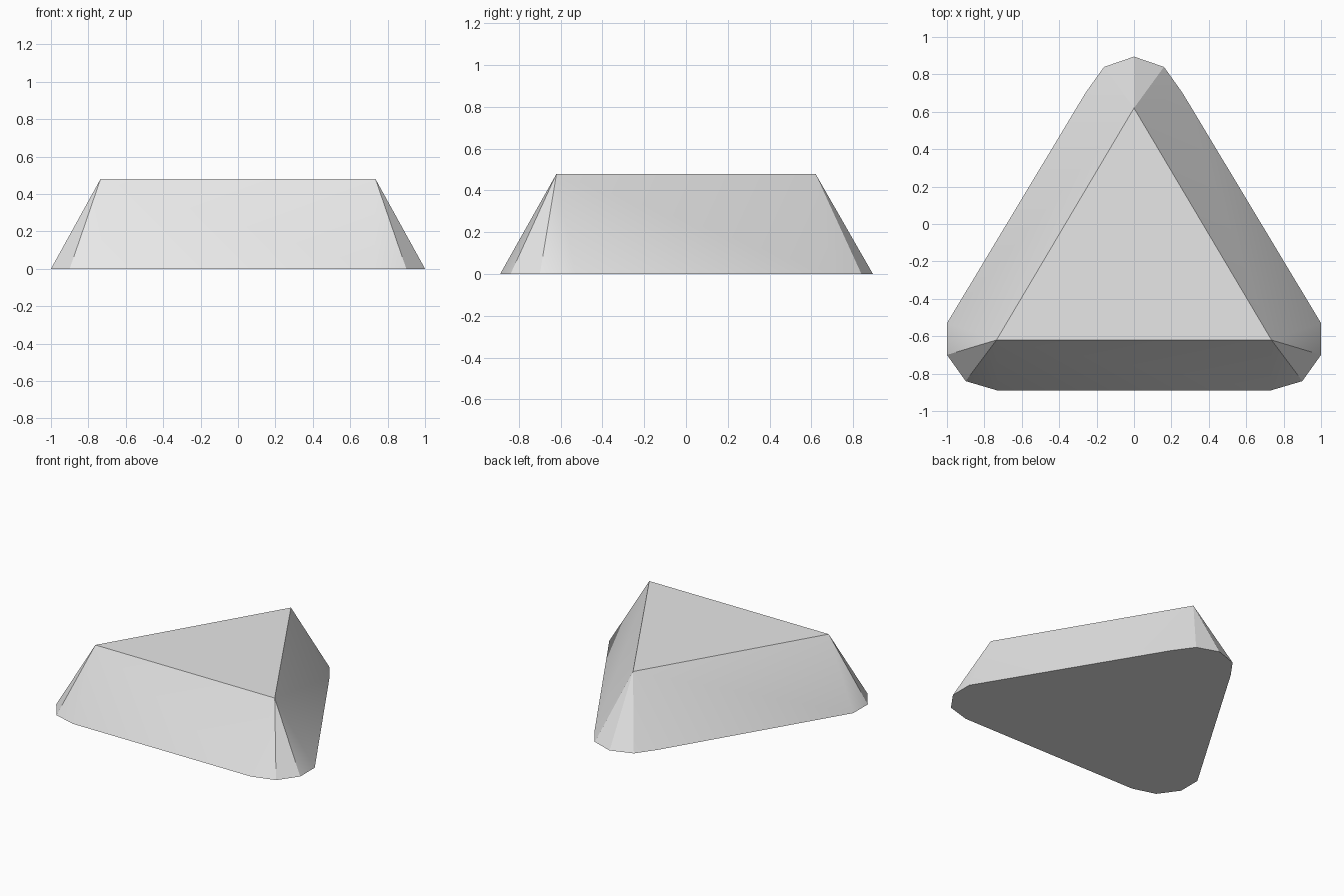
import bpy
import bmesh
import math

cube = bpy.data.objects.get("Cube")
if cube:
    bpy.data.objects.remove(cube, do_unlink=True)

HEIGHT = 0.48

# One flat grey for the whole block
grey = bpy.data.materials.new("light_grey")
grey.use_nodes = True
colour = (0.8, 0.8, 0.8, 1.0)
grey.diffuse_color = colour
grey.node_tree.nodes["Principled BSDF"].inputs["Base Color"].default_value = colour

# Base outline of each rounded corner, counter-clockwise, with its top point
right_fan = [(0.73, -0.89), (0.90, -0.84), (1.0, -0.70), (1.0, -0.53)]
back_fan = [(0.26, 0.70), (0.16, 0.84), (0, 0.895), (-0.16, 0.84), (-0.26, 0.70)]
left_fan = [(-x, y) for x, y in reversed(right_fan)]
corners = [((0.735, -0.62), right_fan),
           ((0, 0.62), back_fan),
           ((-0.735, -0.62), left_fan)]

bm = bmesh.new()
tops = [bm.verts.new((x, y, HEIGHT)) for (x, y), _ in corners]
fans = [[bm.verts.new((x, y, 0)) for x, y in fan] for _, fan in corners]

# Top and underside
bm.faces.new(tops)
bm.faces.new([v for fan in fans for v in fan][::-1])

for i, (top, fan) in enumerate(zip(tops, fans)):
    # Rounded corner, fanning down from the top point
    for a, b in zip(fan, fan[1:]):
        bm.faces.new((top, a, b))
    # Sloping side to the next corner
    j = (i + 1) % len(tops)
    bm.faces.new((top, fan[-1], fans[j][0], tops[j]))

bmesh.ops.recalc_face_normals(bm, faces=bm.faces)
mesh = bpy.data.meshes.new("triangular_block")
bm.to_mesh(mesh)
bm.free()
mesh.materials.append(grey)

block = bpy.data.objects.new("triangular_block", mesh)
bpy.context.collection.objects.link(block)

# Smooth the gentle folds, keep the rest crisp
bpy.ops.object.select_all(action="DESELECT")
block.select_set(True)
bpy.context.view_layer.objects.active = block
bpy.ops.object.shade_smooth_by_angle(angle=math.radians(30.8))
